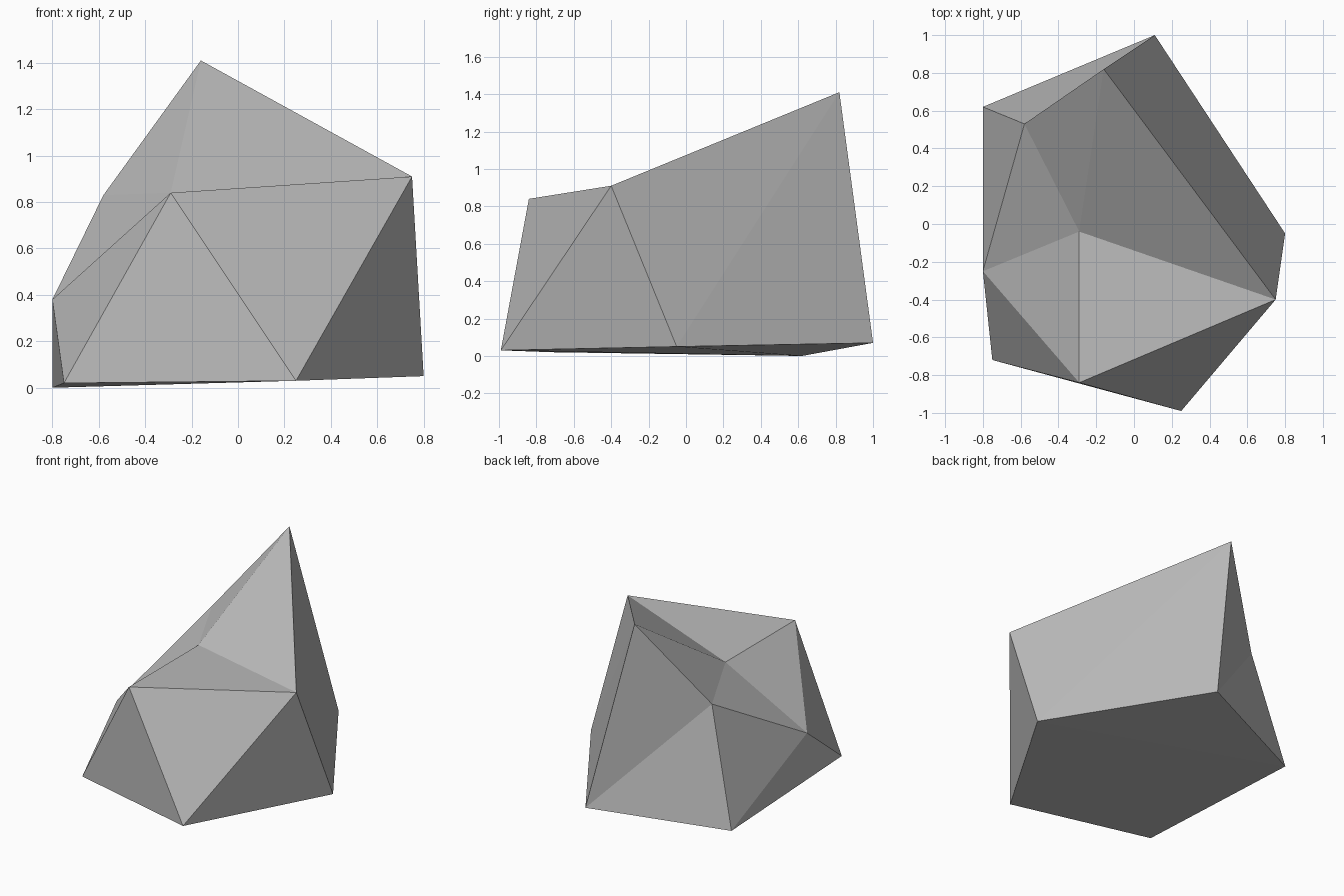
import bpy
import bmesh

if "Cube" in bpy.data.objects:
    bpy.data.objects.remove(bpy.data.objects["Cube"])

# Stone material
stone = bpy.data.materials.new("stone grey")
stone.diffuse_color = (0.5, 0.5, 0.5, 1.0)
stone.use_nodes = True
stone.node_tree.nodes["Principled BSDF"].inputs["Base Color"].default_value = stone.diffuse_color

# Matching rings, counter-clockwise from the front left corner, plus the dip on top
BASE = [(-0.75, -0.72, 0.02), (0.25, -0.99, 0.03), (0.80, -0.05, 0.05),
        (0.11, 1.00, 0.07), (-0.80, 0.62, 0.00)]
RIM = [(-0.80, -0.25, 0.38), (-0.29, -0.84, 0.84), (0.75, -0.40, 0.91),
       (-0.16, 0.82, 1.41), (-0.58, 0.53, 0.83)]
DIP = (-0.29, -0.04, 0.84)

bm = bmesh.new()
base = [bm.verts.new(p) for p in BASE]
rim = [bm.verts.new(p) for p in RIM]
dip = bm.verts.new(DIP)

for i in range(5):
    j = (i + 1) % 5
    # Side facets: two triangles per side
    bm.faces.new((base[i], base[j], rim[j]))
    bm.faces.new((base[i], rim[j], rim[i]))
    # Top facets fan into the dip
    bm.faces.new((rim[i], rim[j], dip))

# Underside, fanned from the lowest corner
for i in range(3):
    bm.faces.new((base[4], base[i + 1], base[i]))

# Turn the diagonals that run the other way on the right and back sides
for i, j in ((2, 3), (3, 4)):
    edge = bm.edges.get((base[i], rim[j]))
    want_other = (i == 3)
    if edge and want_other:
        bmesh.utils.edge_rotate(edge, True)
# Back side: the diagonal joins the rear base corner to the low rim corner
if not bm.edges.get((base[3], rim[4])):
    edge = bm.edges.get((base[4], rim[3]))
    bmesh.utils.edge_rotate(edge, True)

bmesh.ops.recalc_face_normals(bm, faces=bm.faces)
mesh = bpy.data.meshes.new("rock")
bm.to_mesh(mesh)
bm.free()
mesh.materials.append(stone)
rock = bpy.data.objects.new("rock", mesh)
bpy.context.collection.objects.link(rock)
